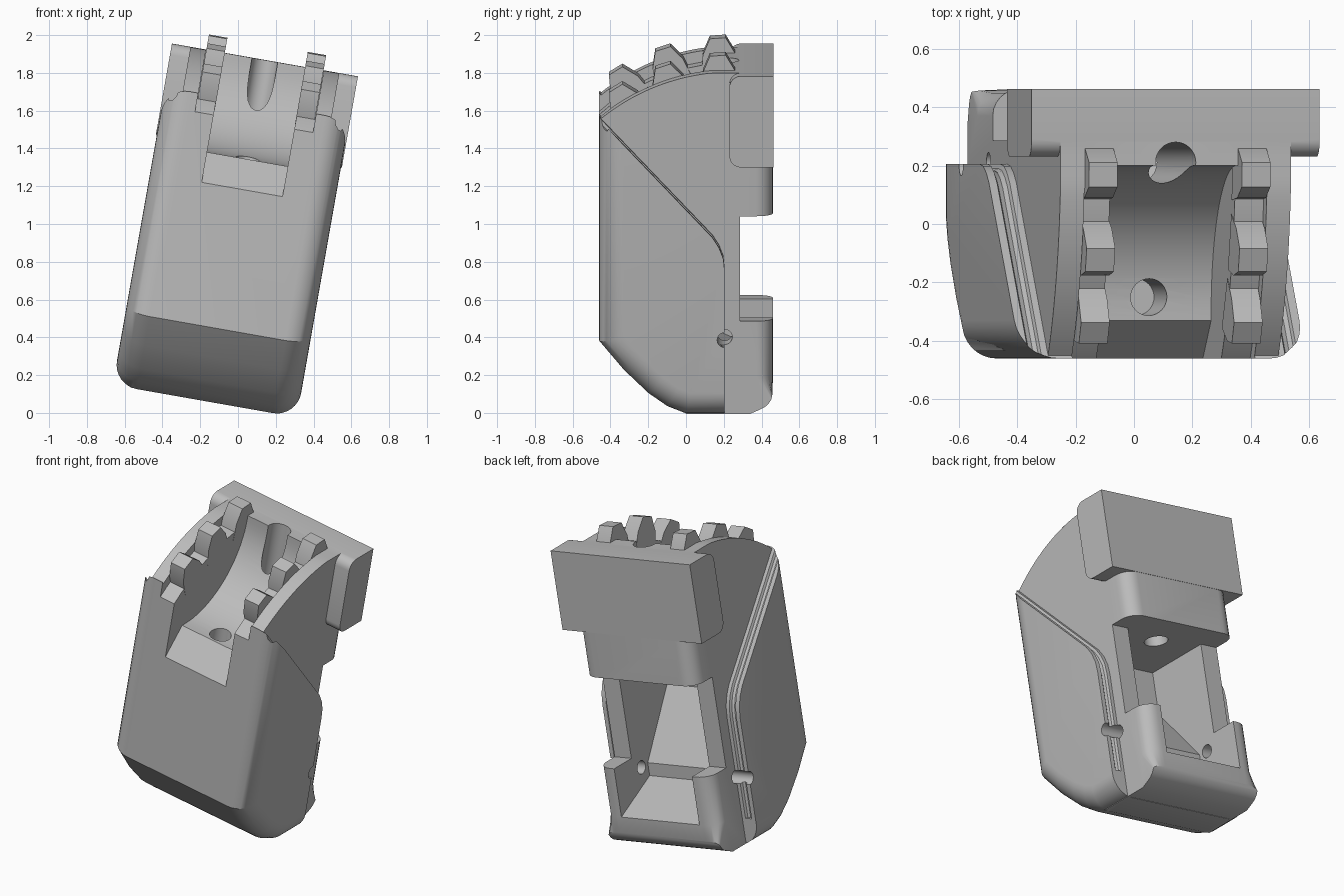
import bpy, bmesh, math
from mathutils import Matrix, Vector

if "Cube" in bpy.data.objects:
    bpy.data.objects.remove(bpy.data.objects["Cube"])

grey = bpy.data.materials.new("plain grey")
grey.diffuse_color = (0.5, 0.5, 0.5, 1)
grey.use_nodes = True
grey.node_tree.nodes["Principled BSDF"].inputs["Base Color"].default_value = grey.diffuse_color
TILT = Matrix.Translation((-0.1758, 0, 0.0625)) @ Matrix.Rotation(math.radians(10), 4, 'Y')


def to_object(name, bm):
    bmesh.ops.recalc_face_normals(bm, faces=bm.faces[:])
    me = bpy.data.meshes.new(name)
    bm.to_mesh(me)
    bm.free()
    me.materials.append(grey)
    ob = bpy.data.objects.new(name, me)
    bpy.context.collection.objects.link(ob)
    return ob


def prism(name, pts, x0, x1, round_if=None, radius=0.1, segs=6):
    """Side profile of (y, z) points extruded along x; chosen edges rounded."""
    bm = bmesh.new()
    a = [bm.verts.new((x0, y, z)) for y, z in pts]
    b = [bm.verts.new((x1, y, z)) for y, z in pts]
    bm.faces.new(a)
    bm.faces.new(b[::-1])
    n = len(pts)
    for i in range(n):
        j = (i + 1) % n
        bm.faces.new((a[i], b[i], b[j], a[j]))
    bmesh.ops.recalc_face_normals(bm, faces=bm.faces[:])
    if round_if:
        es = [e for e in bm.edges if round_if(e.verts[0].co, e.verts[1].co)]
        bmesh.ops.bevel(bm, geom=es, offset=radius, segments=segs, profile=0.5,
                        affect='EDGES', clamp_overlap=False)
    return to_object(name, bm)


def cylinder(name, r, depth, loc, axis='Z'):
    bm = bmesh.new()
    rot = Matrix.Rotation(math.pi / 2, 4, 'Y') if axis == 'X' else Matrix()
    bmesh.ops.create_cone(bm, cap_ends=True, segments=32, radius1=r, radius2=r, depth=depth,
                          matrix=Matrix.Translation(loc) @ rot)
    return to_object(name, bm)


def combine(ob, other, op):
    m = ob.modifiers.new("bool", 'BOOLEAN')
    m.operation, m.object, m.solver = op, other, 'EXACT'
    dg = bpy.context.evaluated_depsgraph_get()
    me = bpy.data.meshes.new_from_object(ob.evaluated_get(dg))
    ob.modifiers.clear()
    ob.data = me
    bpy.data.objects.remove(other)


def arc(cy, cz, r, a0, a1, n):
    return [(cy + r * math.cos(math.radians(a0 + (a1 - a0) * i / n)),
             cz + r * math.sin(math.radians(a0 + (a1 - a0) * i / n))) for i in range(n + 1)]


CY, CZ, R = 0.25, 0.74, 1.1     # centre and radius of the domed top

# Outer shell: rounded front and sloped chin, slanted seam at the back
front = [(0.205, 0), (0, 0), (-0.1, 0.04), (-0.2, 0.11), (-0.33, 0.235), (-0.46, 0.39), (-0.46, 1.6)]
seam = [(0.14, 0.965), (0.175, 0.91), (0.198, 0.85), (0.205, 0.78)]


def on_front(p, q):
    if abs(p.x - q.x) > 1e-4:
        return False
    return any((abs(p.y - s[0]) + abs(p.z - s[1]) + abs(q.y - t[0]) + abs(q.z - t[1])) < 1e-3
               for u, v in zip(front, front[1:]) for s, t in ((u, v), (v, u)))


body = prism("holder_body", front + seam, -0.495, 0.495, on_front, 0.13, 8)

# Narrower core with domed top and rounded back corners
dome = [(y, min(z, 1.833)) for y, z in arc(CY, CZ, R, 91, 129.5, 24)]
core_pts = ([(0, 0.002), (0.34, 0.002)] + arc(0.36, 0.12, 0.1, -70, -10, 4) + [(0.46, 0.2), (0.46, 1.833)]
            + dome + [(-0.45, 0.45)])
core = prism("core", core_pts, -0.4, 0.4,
             lambda p, q: abs(p.x - q.x) < 1e-4 and min(p.y, q.y) > 0.455, 0.09, 6)
combine(body, core, 'UNION')

# Wide mounting slab at the upper back
slab = prism("slab", [(0.23, 1.344), (0.462, 1.344), (0.462, 1.834), (0.23, 1.834)], -0.5, 0.5,
             lambda p, q: abs(p.x - q.x) > 0.5 and p.y < 0.3, 0.06, 6)
combine(body, slab, 'UNION')

# Scooped trough in the top with a sloped lip at the front
trough = [(0.2, 2.2)] + arc(-0.3, 1.8, 0.5, 0, -90, 20) + [(-0.33, 1.3), (-0.55, 1.025), (-0.55, 2.2)]
combine(body, prism("trough_cut", trough, -0.217, 0.217), 'DIFFERENCE')

# Sunken tracks for the teeth, notch, back cavity
track = arc(CY, CZ, 1.04, 97, 150, 18) + [(-0.7, 2.2), (CY + 1.04 * math.cos(math.radians(97)), 2.2)]
for s in (-1, 1):
    combine(body, prism("track_cut", track, s * 0.20, s * 0.317), 'DIFFERENCE')
combine(body, prism("notch_cut", [(0.285, 0.5), (0.6, 0.5), (0.6, 1.064), (0.285, 1.064)], -0.7, 0.7), 'DIFFERENCE')
cavity = [(0.6, 0.14), (0.14, 0.34), (0.14, 0.42), (-0.15, 0.8), (-0.15, 1.064), (0.6, 1.064)]
combine(body, prism("cavity_cut", cavity, -0.28, 0.28), 'DIFFERENCE')

# Upright holes in the trough and the pin hole across the seam
combine(body, cylinder("slot_cut", 0.07, 1.2, (0, 0.21, 1.6)), 'DIFFERENCE')
combine(body, cylinder("floor_hole_cut", 0.063, 0.5, (0, -0.25, 1.3)), 'DIFFERENCE')
combine(body, cylinder("pin_cut", 0.04, 1.4, (0, 0.205, 0.415), 'X'), 'DIFFERENCE')

# Thin groove running along the seam edge on both sides
for s in (-1, 1):
    cu = bpy.data.curves.new("groove", 'CURVE')
    cu.dimensions, cu.bevel_depth, cu.bevel_resolution, cu.use_fill_caps = '3D', 0.022, 2, True
    path = [(0.205, 0.16)] + seam[::-1] + [(-0.52, 1.664)]
    sp = cu.splines.new('POLY')
    sp.points.add(len(path) - 1)
    for p, (y, z) in zip(sp.points, path):
        p.co = (s * 0.445, y, z, 1)
    tmp = bpy.data.objects.new("groove_path", cu)
    bpy.context.collection.objects.link(tmp)
    me = bpy.data.meshes.new_from_object(tmp.evaluated_get(bpy.context.evaluated_depsgraph_get()))
    bpy.data.objects.remove(tmp)
    bm = bmesh.new()
    bm.from_mesh(me)
    bmesh.ops.remove_doubles(bm, verts=bm.verts[:], dist=1e-5)
    combine(body, to_object("groove_cut", bm), 'DIFFERENCE')

# Gripping teeth, three along each side of the trough
parts = [body]
for side, s in (("left", -1), ("right", 1)):
    for k, deg in enumerate((4, 18.5, 32)):
        t = math.radians(deg)
        out = Vector((-math.sin(t), math.cos(t)))
        along = Vector((math.cos(t), math.sin(t)))
        pts = [Vector((CY, CZ)) + out * r + along * w for r, w in
               ((0.98, -0.1), (1.09, -0.085), (1.175, -0.042), (1.175, 0.042), (1.09, 0.085), (0.98, 0.1))]
        parts.append(prism(f"{side}_tooth_{k + 1}", [tuple(p) for p in pts], s * 0.216, s * 0.315))

# Lean everything over and shade
for ob in parts:
    me = ob.data
    me.transform(TILT)
    me.materials.clear()
    me.materials.append(grey)
    for p in me.polygons:
        p.use_smooth, p.material_index = True, 0
    me.set_sharp_from_angle(angle=math.radians(28))
